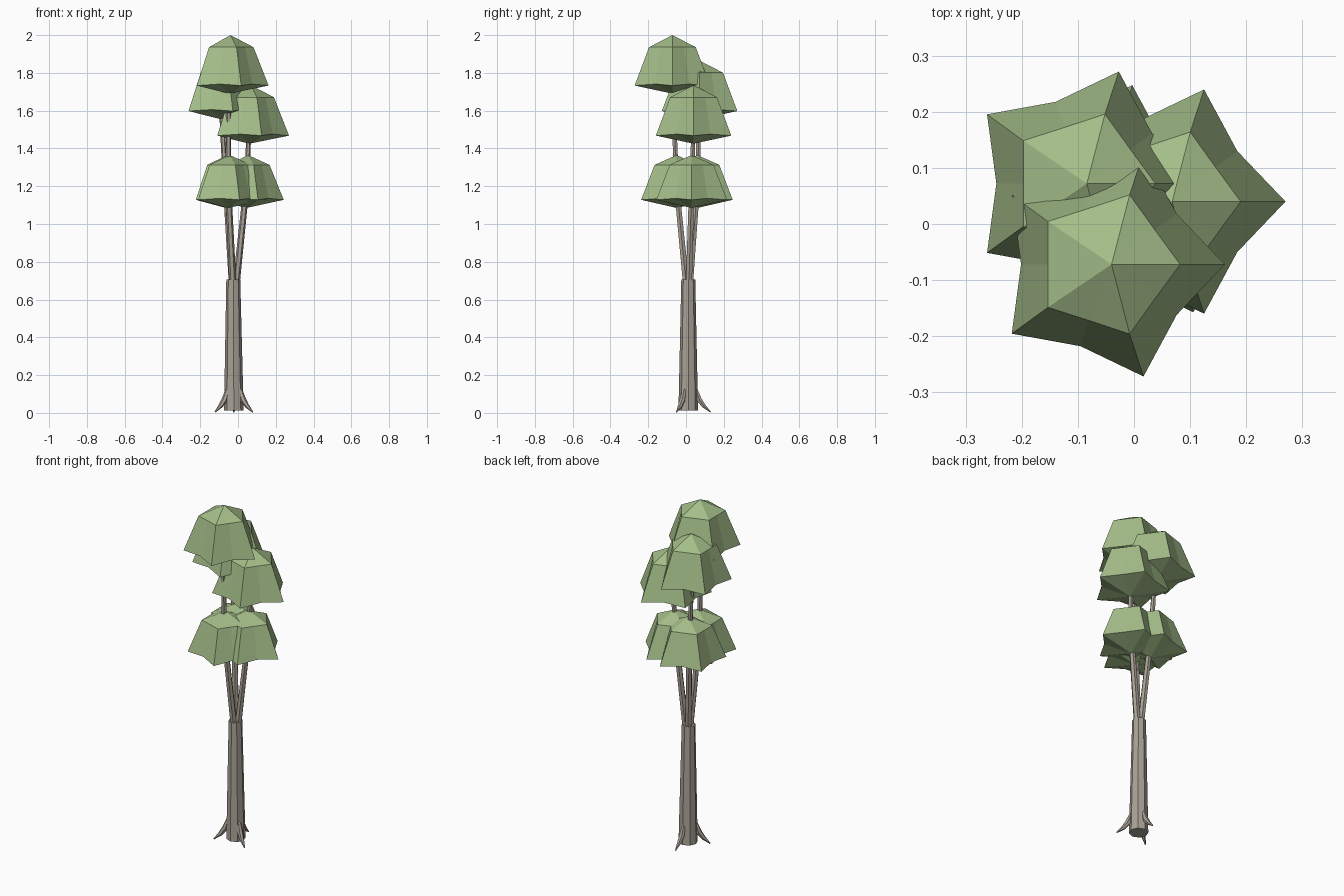
import bpy, bmesh, math
from mathutils import Vector

if "Cube" in bpy.data.objects:
    bpy.data.objects.remove(bpy.data.objects["Cube"])


def material(name, rgb):
    m = bpy.data.materials.new(name)
    m.diffuse_color = (*rgb, 1)
    m.use_nodes = True
    m.node_tree.nodes["Principled BSDF"].inputs["Base Color"].default_value = m.diffuse_color
    return m


BARK = material("grey_bark", (0.40, 0.36, 0.305))
LEAF = material("leaf_green", (0.37, 0.51, 0.25))


def finish(name, bm, mat):
    bmesh.ops.recalc_face_normals(bm, faces=bm.faces)
    me = bpy.data.meshes.new(name)
    bm.to_mesh(me)
    bm.free()
    me.materials.append(mat)
    ob = bpy.data.objects.new(name, me)
    bpy.context.collection.objects.link(ob)
    return ob


def bridge(bm, a, b):
    n = len(a)
    for i in range(n):
        bm.faces.new((a[i], a[(i + 1) % n], b[(i + 1) % n], b[i]))


def limb(name, path, radii, sides, flat=False):
    """Tapered tube along a path; flat keeps every ring horizontal."""
    bm = bmesh.new()
    pts = [Vector(p) for p in path]
    rings = []
    for i, p in enumerate(pts):
        d = (pts[min(i + 1, len(pts) - 1)] - pts[max(i - 1, 0)]).normalized()
        q = Vector((0, 0, 1)).rotation_difference(d)
        ring = []
        for k in range(sides):
            t = math.tau * k / sides
            v = Vector((math.cos(t), math.sin(t), 0)) * radii[i]
            ring.append(bm.verts.new(p + (v if flat else q @ v)))
        rings.append(ring)
    for a, b in zip(rings, rings[1:]):
        bridge(bm, a, b)
    bm.faces.new(rings[0])
    bm.faces.new(rings[-1])
    return finish(name, bm, BARK)


def leaf_cap(name, x, y, top, r, shoulder, rim, under):
    """Five-pointed umbrella of leaves with a shallow cone underneath."""
    bm = bmesh.new()

    def ring(tip, valley, z):
        out = []
        for k in range(10):
            t = math.tau * k / 10
            rad = r * (valley if k % 2 else tip)
            out.append(bm.verts.new((x + rad * math.cos(t), y + rad * math.sin(t), z)))
        return out

    mid = ring(0.62, 0.50, top - shoulder)
    low = ring(1.0, 0.73, top - rim)
    for v in low[1::2]:
        v.co.z += 0.008
    apex = bm.verts.new((x + 0.008, y, top))
    base = bm.verts.new((x, y, top - under))
    bridge(bm, mid, low)
    for i in range(10):
        j = (i + 1) % 10
        bm.faces.new((mid[i], mid[j], apex))
        bm.faces.new((low[j], low[i], base))
    return finish(name, bm, LEAF)


# Trunk
TX, TY = -0.022, 0.012
limb("trunk", [(TX, TY, 0.012), (TX - 0.003, TY, 0.705)], [0.052, 0.037], 8, flat=True)

# Three flared roots
for i, deg in enumerate((90, 212, 328)):
    c, s = math.cos(math.radians(deg)), math.sin(math.radians(deg))
    path = [(TX + c * d, TY + s * d, z) for d, z in
            ((0.040, 0.125), (0.058, 0.07), (0.083, 0.036), (0.118, 0.004))]
    limb(f"root_{i + 1}", path, [0.010, 0.016, 0.012, 0.003], 6)

# Each stem carries a lower cap and an upper cap
stems = [  # lower centre, upper centre, upper top height
    ("front", (-0.052, -0.050), (-0.048, -0.072), 2.0),
    ("left", (-0.064, 0.060), (-0.092, 0.072), 1.865),
    ("right", (0.045, 0.030), (0.060, 0.040), 1.735),
]
for name, lo, up, top in stems:
    c = Vector((TX, TY)).lerp(Vector(lo), 0.15)
    limb(name + "_stem", [(c.x, c.y, 0.66), (*lo, 1.2), (*up, top - 0.2)],
         [0.019, 0.016, 0.011], 6, flat=True)
    leaf_cap(name + "_lower_leaves", *lo, 1.365, 0.197, 0.052, 0.237, 0.28)
    leaf_cap(name + "_upper_leaves", *up, top, 0.210, 0.064, 0.267, 0.31)
